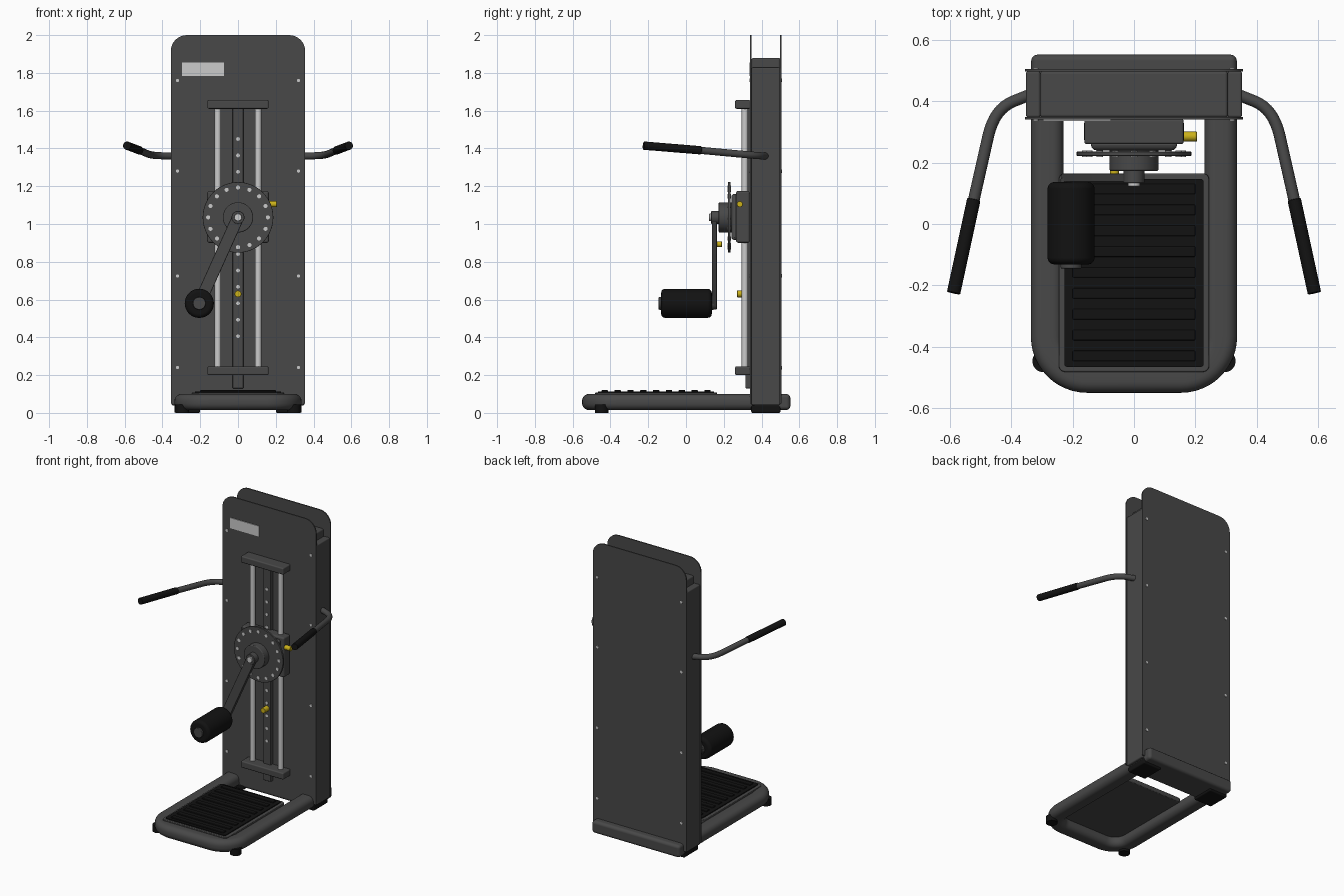
import bpy, bmesh, math
from mathutils import Vector, Matrix

if "Cube" in bpy.data.objects:
    bpy.data.objects.remove(bpy.data.objects["Cube"])


def mat(name, r, g, b):
    m = bpy.data.materials.new(name)
    m.diffuse_color = (r, g, b, 1)
    m.use_nodes = True
    m.node_tree.nodes["Principled BSDF"].inputs["Base Color"].default_value = m.diffuse_color
    return m


GREY = mat("charcoal_paint", 0.065, 0.065, 0.065)
BLACK = mat("black_rubber", 0.006, 0.006, 0.006)
STEEL = mat("bright_steel", 0.6, 0.6, 0.6)
YELLOW = mat("yellow_knob", 0.6, 0.44, 0.01)


def finish(name, bm, m, bevel=0, segs=3):
    bmesh.ops.recalc_face_normals(bm, faces=bm.faces)
    me = bpy.data.meshes.new(name)
    bm.to_mesh(me)
    bm.free()
    me.materials.append(m)
    ob = bpy.data.objects.new(name, me)
    bpy.context.collection.objects.link(ob)
    if bevel:
        b = ob.modifiers.new("bevel", 'BEVEL')
        b.width, b.segments, b.limit_method = bevel, segs, 'ANGLE'
        b.harden_normals = True
    bpy.ops.object.select_all(action='DESELECT')
    ob.select_set(True)
    bpy.context.view_layer.objects.active = ob
    bpy.ops.object.shade_smooth_by_angle(angle=math.radians(40))
    return ob


def box(name, x, y, z, m, bevel=0):
    bm = bmesh.new()
    bmesh.ops.create_cube(bm, size=1)
    for v in bm.verts:
        v.co = [(a + b) / 2 + c * (b - a) for (a, b), c in zip((x, y, z), v.co)]
    return finish(name, bm, m, bevel)


def cyls(name, ends, r, m, n=32, bevel=0):
    """One object holding a cylinder for every (start, end) pair."""
    bm = bmesh.new()
    for a, b in ends:
        a, b = Vector(a), Vector(b)
        rot = (b - a).to_track_quat('Z', 'Y').to_matrix().to_4x4()
        bmesh.ops.create_cone(bm, cap_ends=True, segments=n, radius1=r, radius2=r,
                              depth=(b - a).length, matrix=Matrix.Translation((a + b) / 2) @ rot)
    return finish(name, bm, m, bevel)


def rounded(x0, x1, z0, z1, radii, n=8):
    """Rounded rectangle; radii start at the lower left and go anticlockwise."""
    pts = []
    for i, r in enumerate(radii):
        cx = x0 + r if i in (0, 3) else x1 - r
        cz = z0 + r if i < 2 else z1 - r
        for k in range(n + 1 if r else 1):
            a = math.pi * (1 + i / 2 + k / n / 2)
            pts.append((cx + r * math.cos(a), cz + r * math.sin(a)))
    return pts


def prism(name, pts, lo, hi, m, axis='Y', bevel=0):
    bm = bmesh.new()
    place = (lambda p, d: (p[0], d, p[1])) if axis == 'Y' else (lambda p, d: (p[0], p[1], d))
    f = bm.faces.new([bm.verts.new(place(p, lo)) for p in pts])
    new = bmesh.ops.extrude_face_region(bm, geom=[f])['geom']
    move = (0, hi - lo, 0) if axis == 'Y' else (0, 0, hi - lo)
    bmesh.ops.translate(bm, vec=move, verts=[v for v in new if isinstance(v, bmesh.types.BMVert)])
    return finish(name, bm, m, bevel)


def tube(name, pts, r, m, bends=0.06):
    """Round tube through points, with rounded inner corners."""
    path = [Vector(pts[0])]
    for a, b, c in zip(pts, pts[1:], pts[2:]):
        a, b, c = Vector(a), Vector(b), Vector(c)
        s = b + (a - b).normalized() * min(bends, (a - b).length / 2)
        e = b + (c - b).normalized() * min(bends, (c - b).length / 2)
        path += [s.lerp(b, t / 8).lerp(b.lerp(e, t / 8), t / 8) for t in range(9)]
    path.append(Vector(pts[-1]))
    cu = bpy.data.curves.new(name, 'CURVE')
    cu.dimensions = '3D'
    cu.bevel_depth, cu.bevel_resolution, cu.use_fill_caps = r, 5, True
    sp = cu.splines.new('POLY')
    sp.points.add(len(path) - 1)
    for p, co in zip(sp.points, path):
        p.co = (*co, 1)
    cu.materials.append(m)
    ob = bpy.data.objects.new(name, cu)
    bpy.context.collection.objects.link(ob)
    bpy.ops.object.select_all(action='DESELECT')
    ob.select_set(True)
    bpy.context.view_layer.objects.active = ob
    bpy.ops.object.convert(target='MESH')
    bpy.ops.object.shade_smooth_by_angle(angle=math.radians(40))


# Base: U-shaped rail swept along a plan path with a rounded section
R, CX, CY = 0.13, 0.283, -0.497
path = [((-CX, 0.36), (-1, 0))]
for cx, a0 in ((-CX + R, math.pi), (CX - R, 1.5 * math.pi)):
    for k in range(13):
        a = a0 + k * math.pi / 24
        d = (math.cos(a), math.sin(a))
        path.append(((cx + R * d[0], CY + R + R * d[1]), d))
path.append(((CX, 0.36), (1, 0)))
section = rounded(-0.053, 0.053, 0.015, 0.1, [0.036] * 4, 6)
bm = bmesh.new()
rings = [[bm.verts.new((p[0] + d[0] * u, p[1] + d[1] * u, v)) for u, v in section] for p, d in path]
for r0, r1 in zip(rings, rings[1:]):
    for i in range(len(section)):
        j = (i + 1) % len(section)
        bm.faces.new((r0[i], r0[j], r1[j], r1[i]))
bm.faces.new(rings[0])
bm.faces.new(rings[-1])
finish("base_rail", bm, GREY)
box("rear_crossbeam", (-0.335, 0.335), (0.345, 0.552), (0.015, 0.1), GREY, 0.02)

# Foot plate and ribbed mat
prism("foot_plate", rounded(-0.245, 0.245, -0.482, 0.165, [0.02] * 4, 4), 0.075, 0.108, GREY, 'Z', 0.005)
prism("rubber_mat", rounded(-0.227, 0.227, -0.466, 0.147, [0.01] * 4, 3), 0.105, 0.114, BLACK, 'Z')
for i in range(9):
    y = -0.43 + i * 0.068
    box("mat_rib", (-0.2, 0.2), (y - 0.017, y + 0.017), (0.11, 0.121), BLACK, 0.004)

# Feet
cyls("front_feet", [((s * 0.295, -0.447, 0), (s * 0.295, -0.447, 0.045)) for s in (-1, 1)], 0.036, BLACK)
for s in (-1, 1):
    box("rear_foot", sorted((s * 0.2, s * 0.337)), (0.345, 0.5), (0.0, 0.04), BLACK, 0.008)

# Tower: side posts, top beam, front and back panels
for s in (-1, 1):
    box("side_post", sorted((s * 0.305, s * 0.352)), (0.347, 0.498), (0.04, 1.83), GREY, 0.008)
box("top_beam", (-0.306, 0.306), (0.347, 0.498), (1.78, 1.88), GREY, 0.01)
outline = rounded(-0.356, 0.356, 0.05, 2.0, [0, 0, 0.085, 0.085])
prism("front_panel", outline, 0.34, 0.348, GREY)
prism("back_panel", outline, 0.497, 0.505, GREY)
bolts = [(s * 0.32, z) for s in (-1, 1) for z in (0.24, 0.725, 1.28, 1.76)]
cyls("front_bolts", [((x, 0.335, z), (x, 0.342, z)) for x, z in bolts], 0.009, STEEL, 12)
cyls("back_bolts", [((x, 0.503, z), (x, 0.509, z)) for x, z in bolts], 0.009, STEEL, 12)
box("blank_plate", (-0.297, -0.075), (0.335, 0.341), (1.783, 1.855), STEEL)

# Guide rods, end blocks and perforated centre bar
cyls("guide_rods", [((s * 0.107, 0.312, 0.22), (s * 0.107, 0.312, 1.63)) for s in (-1, 1)], 0.017, STEEL, 24)
for z in (0.2, 1.61):
    box("rod_block", (-0.162, 0.162), (0.26, 0.342), (z, z + 0.046), GREY, 0.008)
box("hole_bar", (-0.028, 0.028), (0.315, 0.342), (0.13, 1.62), GREY, 0.003)
cyls("bar_holes", [((0, 0.312, 0.406 + i * 0.087), (0, 0.32, 0.406 + i * 0.087)) for i in range(13)],
     0.01, STEEL, 12)
cyls("bar_stop_knob", [((0, 0.27, 0.63), (0, 0.318, 0.63))], 0.018, YELLOW, 20, 0.003)

# Sliding carriage with pull knob
box("carriage", (-0.163, 0.163), (0.265, 0.338), (0.9, 1.175), GREY, 0.012)
box("carriage_cover", (-0.14, 0.14), (0.24, 0.275), (0.915, 1.16), GREY, 0.02)
cyls("carriage_knob", [((0.16, 0.285, 1.105), (0.206, 0.285, 1.105))], 0.016, YELLOW, 20, 0.003)

# Index disc, hub and shaft
Z = 1.035
cyls("index_disc", [((0, 0.222, Z), (0, 0.236, Z))], 0.187, GREY, 64, 0.002)
ring = [(0.158 * math.cos(i * math.pi / 8), Z + 0.158 * math.sin(i * math.pi / 8)) for i in range(16)]
cyls("disc_holes", [((x, 0.219, z), (x, 0.239, z)) for x, z in ring], 0.011, STEEL, 12)
cyls("hub", [((0, 0.173, Z), (0, 0.245, Z))], 0.08, GREY, 48, 0.006)
cyls("hub_boss", [((0, 0.133, Z), (0, 0.18, Z))], 0.034, GREY, 32, 0.004)
cyls("shaft_end", [((0, 0.122, Z), (0, 0.14, Z))], 0.02, STEEL, 24, 0.003)

# Swing arm with its locking knob
TX, TZ = -0.205, 0.58
ang = math.atan2(TZ - Z, TX)
arm = []
for (cx, cz), a0 in (((0, Z), ang + math.pi / 2), ((TX, TZ), ang - math.pi / 2)):
    arm += [(cx + 0.032 * math.cos(a0 + k * math.pi / 12), cz + 0.032 * math.sin(a0 + k * math.pi / 12))
            for k in range(13)]
prism("swing_arm", arm, 0.137, 0.164, GREY, 'Y', 0.004)
cyls("arm_knob", [((-0.064, 0.16, 0.893), (-0.064, 0.19, 0.893))], 0.015, YELLOW, 20, 0.003)

# Padded roller
cyls("roller_pad", [((TX, -0.132, TZ), (TX, 0.137, TZ))], 0.077, BLACK, 48, 0.022)
cyls("roller_axle", [((TX, -0.145, TZ), (TX, 0.15, TZ))], 0.034, GREY, 32, 0.004)

# Handlebars and grips
for s in (-1, 1):
    start, tip = Vector((s * 0.522, 0.08, 1.39)), Vector((s * 0.588, -0.225, 1.415))
    tube("handlebar", [(s * 0.33, 0.425, 1.36), (s * 0.455, 0.375, 1.362), start.lerp(tip, 0.1)], 0.019, GREY, 0.09)
    cyls("hand_grip", [(start, tip)], 0.022, BLACK, 24, 0.003)
